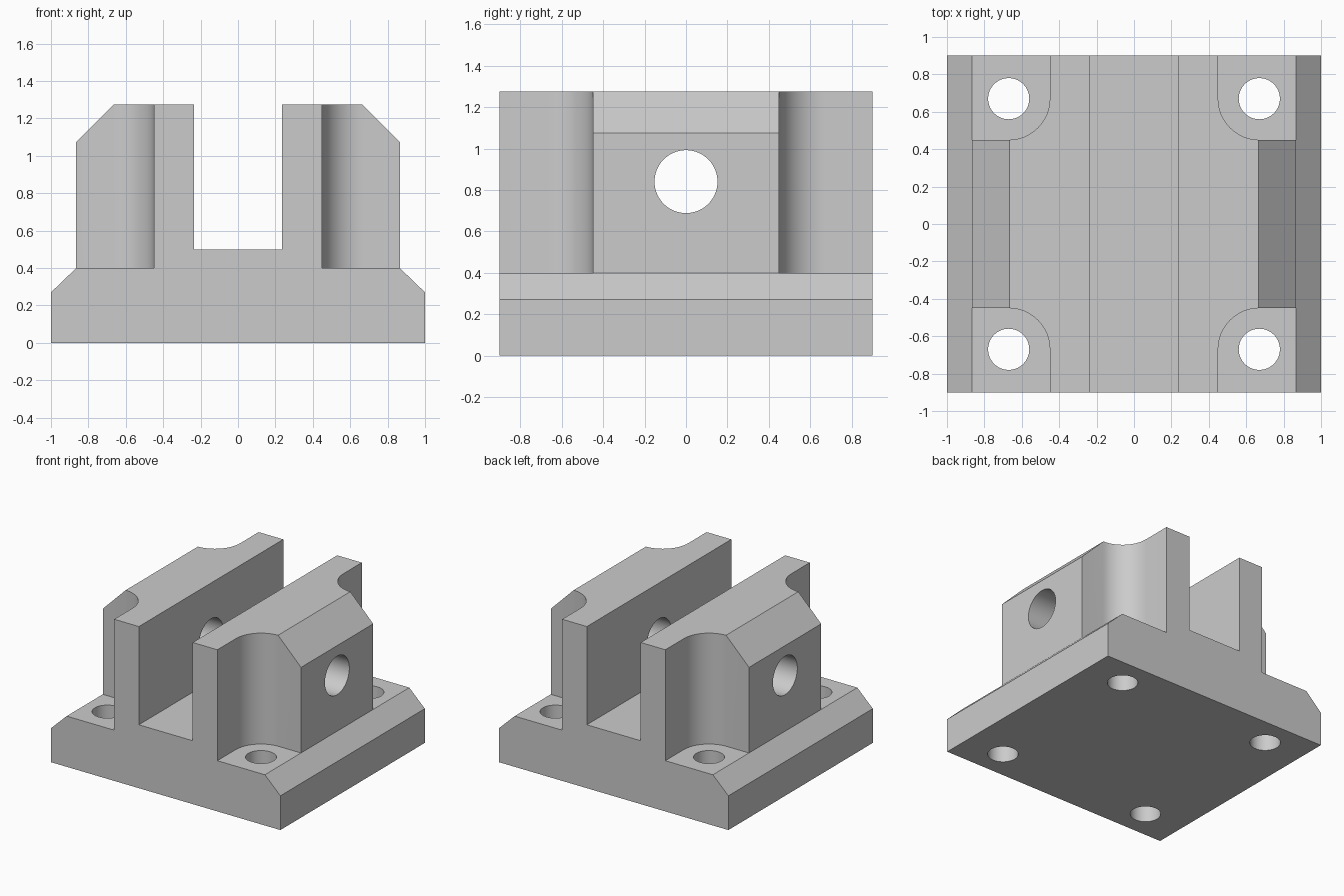
import bpy
import bmesh
from math import cos, sin, pi
from mathutils import Vector

cube = bpy.data.objects.get("Cube")
if cube:
    bpy.data.objects.remove(cube, do_unlink=True)

grey = bpy.data.materials.new("plain grey")
grey.use_nodes = True
COLOUR = (0.6, 0.6, 0.6, 1)
grey.diffuse_color = COLOUR
grey.node_tree.nodes["Principled BSDF"].inputs["Base Color"].default_value = COLOUR


def prism(name, points, direction):
    """Closed solid made by sweeping a flat outline along a direction."""
    bm = bmesh.new()
    face = bm.faces.new([bm.verts.new(p) for p in points])
    swept = bmesh.ops.extrude_face_region(bm, geom=[face])["geom"]
    bmesh.ops.translate(bm, vec=Vector(direction),
                        verts=[g for g in swept if isinstance(g, bmesh.types.BMVert)])
    bmesh.ops.recalc_face_normals(bm, faces=bm.faces)
    mesh = bpy.data.meshes.new(name)
    bm.to_mesh(mesh)
    bm.free()
    mesh.materials.append(grey)
    obj = bpy.data.objects.new(name, mesh)
    bpy.context.collection.objects.link(obj)
    return obj


def cut(target, cutter):
    cutter.hide_render = True
    mod = target.modifiers.new(cutter.name, "BOOLEAN")
    mod.operation = "DIFFERENCE"
    mod.solver = "EXACT"
    mod.object = cutter
    bpy.context.view_layer.objects.active = target
    bpy.ops.object.modifier_apply(modifier=mod.name)
    bpy.data.objects.remove(cutter, do_unlink=True)


def circle(radius, count=64):
    return [(radius * cos(2 * pi * i / count), radius * sin(2 * pi * i / count))
            for i in range(count)]


# Clevis body: half profile mirrored, swept front to back
DEPTH = 0.9
half = [(1, 0), (1, 0.27), (0.865, 0.4), (0.865, 1.075),
        (0.665, 1.275), (0.235, 1.275), (0.235, 0.5)]
outline = half + [(-x, z) for x, z in reversed(half)]
body = prism("clevis_bracket", [(x, -DEPTH, z) for x, z in outline], (0, 2 * DEPTH, 0))

# Rounded corner pockets above the base, with a bolt hole in each
INNER, CENTRE, FLOOR = 0.45, 0.67, 0.4
RADIUS = CENTRE - INNER
arc = [(CENTRE - RADIUS * cos(a), CENTRE - RADIUS * sin(a))
       for a in (pi / 2 * i / 16 for i in range(17))]
pocket = arc + [(1.2, INNER), (1.2, 1.2), (INNER, 1.2)]
for sx in (-1, 1):
    for sy in (-1, 1):
        cut(body, prism("pocket_cutter", [(sx * x, sy * y, FLOOR) for x, y in pocket],
                        (0, 0, 1.2)))
        cut(body, prism("bolt_cutter",
                        [(sx * CENTRE + x, sy * CENTRE + y, -0.2) for x, y in circle(0.11)],
                        (0, 0, 0.9)))

# Cross pin hole through both walls
cut(body, prism("pin_cutter", [(-1.2, y, 0.84 + z) for y, z in circle(0.152)], (2.4, 0, 0)))

# Smooth curved walls, keep machined edges sharp
bpy.ops.object.select_all(action="DESELECT")
body.select_set(True)
bpy.context.view_layer.objects.active = body
bpy.ops.object.shade_smooth_by_angle(angle=pi / 6)
